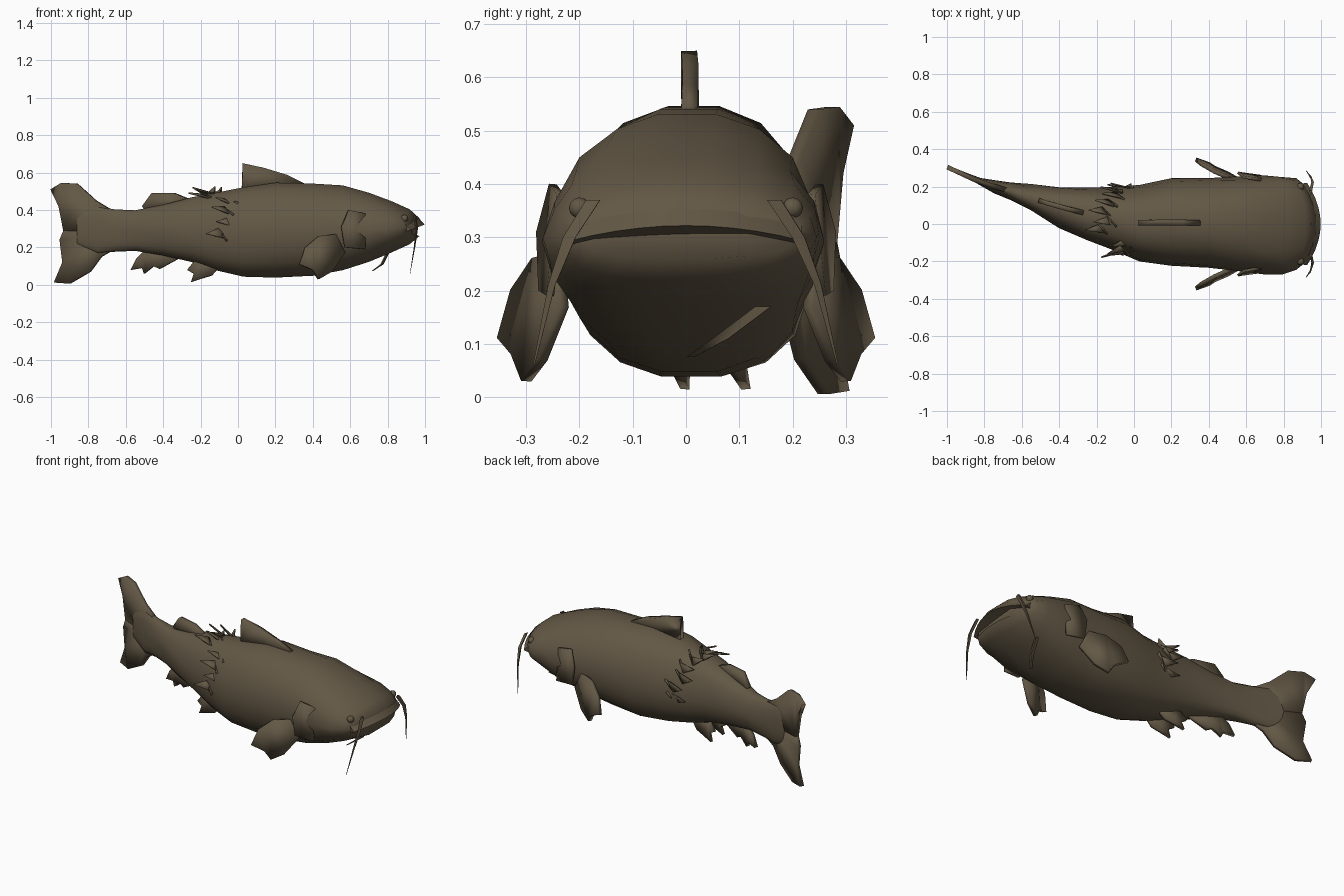
import bpy, bmesh, math, random
from mathutils import Vector

random.seed(4)
cube = bpy.data.objects.get("Cube")
if cube:
    bpy.data.objects.remove(cube, do_unlink=True)

skin = bpy.data.materials.new("muddy_brown")
skin.use_nodes = True
skin.diffuse_color = (0.125, 0.097, 0.06, 1)
skin.node_tree.nodes["Principled BSDF"].inputs["Base Color"].default_value = skin.diffuse_color
skin.node_tree.nodes["Principled BSDF"].inputs["Roughness"].default_value = 0.9

# Body stations: x, centre y, half width, bottom z, top z
STATIONS = [
    (-0.86, 0.24, 0.012, 0.21, 0.38), (-0.75, 0.20, 0.035, 0.165, 0.42),
    (-0.66, 0.175, 0.047, 0.175, 0.405), (-0.55, 0.14, 0.068, 0.18, 0.40),
    (-0.40, 0.09, 0.11, 0.155, 0.43), (-0.25, 0.055, 0.14, 0.12, 0.47),
    (-0.12, 0.03, 0.165, 0.075, 0.495), (0.03, 0.005, 0.20, 0.04, 0.525),
    (0.20, 0.01, 0.235, 0.035, 0.55), (0.40, 0.005, 0.235, 0.045, 0.545),
    (0.56, 0.0, 0.25, 0.075, 0.535), (0.70, -0.005, 0.26, 0.12, 0.495),
    (0.82, -0.005, 0.26, 0.17, 0.45), (0.92, 0.0, 0.245, 0.215, 0.405),
    (0.975, 0.0, 0.215, 0.26, 0.355),
]


def spine(x):
    """Centre y of the curved body at x, continued past the tail."""
    pts = [(-1.0, 0.305)] + [s[:2] for s in STATIONS]
    for (x0, y0), (x1, y1) in zip(pts, pts[1:]):
        if x <= x1:
            return y0 + (y1 - y0) * (x - x0) / (x1 - x0)
    return 0


def finish(name, bm, angle=50):
    bmesh.ops.recalc_face_normals(bm, faces=bm.faces)
    mesh = bpy.data.meshes.new(name)
    bm.to_mesh(mesh)
    bm.free()
    obj = bpy.data.objects.new(name, mesh)
    bpy.context.collection.objects.link(obj)
    mesh.materials.append(skin)
    bpy.ops.object.select_all(action="DESELECT")
    obj.select_set(True)
    bpy.context.view_layer.objects.active = obj
    bpy.ops.object.shade_smooth_by_angle(angle=math.radians(angle))
    return obj


def plate(name, points, thick=0.012):
    """Thin fin from an outline of 3D points."""
    bm = bmesh.new()
    face = bm.faces.new([bm.verts.new(p) for p in points])
    bmesh.ops.triangulate(bm, faces=[face])
    obj = finish(name, bm)
    mod = obj.modifiers.new("thickness", "SOLIDIFY")
    mod.thickness = thick
    mod.offset = 0
    return obj


def midfin(name, outline, thick=0.012, side=0.0, splay=0.0):
    """Fin standing on the spine, from an x, z outline."""
    low = max(z for x, z in outline)
    return plate(name, [(x, spine(x) + side + splay * (low - z), z) for x, z in outline], thick)


def ribbon(name, points, widths):
    """Tapered three-sided strand along a path."""
    bm = bmesh.new()
    rings = []
    for p, w in zip(points, widths):
        rings.append([bm.verts.new(Vector(p) + Vector((w * 0.5 * math.cos(a), w * math.sin(a), 0)))
                      for a in (0.5, 2.6, 4.7)])
    for a, b in zip(rings, rings[1:]):
        for i in range(3):
            j = (i + 1) % 3
            bm.faces.new((a[i], a[j], b[j], b[i]))
    for end in (rings[0], rings[-1]):
        bm.faces.new(end)
    return finish(name, bm)


# Body lofted through the stations, with a rounded snout
SIDES = 18
bm = bmesh.new()
rings = []
for x, cy, hw, zb, zt in STATIONS:
    ring = []
    bend = 0.07 * max(0, (x - 0.75) / 0.225)
    mid = zb + (zt - zb) * 0.46
    for i in range(SIDES):
        a = 2 * math.pi * i / SIDES
        c, s = math.cos(a), math.sin(a)
        u = math.copysign(abs(c) ** (0.9 if s > 0 else 0.8), c)
        v = math.copysign(abs(s) ** 0.95, s)
        z = mid + v * ((zt - mid) if s > 0 else (mid - zb))
        n = 0.006 if -0.6 < x < 0.9 else 0
        ring.append(bm.verts.new((x - bend * u * u, cy + hw * u + random.uniform(-n, n), z)))
    rings.append(ring)
for a, b in zip(rings, rings[1:]):
    for i in range(SIDES):
        j = (i + 1) % SIDES
        bm.faces.new((a[i], a[j], b[j], b[i]))
bm.faces.new(rings[0])
bm.faces.new(rings[-1])
finish("body", bm)

# Overhanging upper lip
bm = bmesh.new()
rows = []
for i in range(-5, 6):
    y = i * 0.044
    x, z = 0.998 - 1.5 * y * y, 0.322 - 0.6 * y * y
    rows.append([bm.verts.new(p) for p in ((x, y, z), (x - 0.05, y * 0.97, z + 0.055),
                                           (x - 0.07, y * 0.94, z - 0.02))])
for a, b in zip(rows, rows[1:]):
    for i in range(3):
        j = (i + 1) % 3
        bm.faces.new((a[i], a[j], b[j], b[i]))
for end in (rows[0], rows[-1]):
    bm.faces.new(end)
finish("upper_lip", bm)

# Fins on the midline
midfin("dorsal_fin", [(0.38, 0.53), (0.26, 0.585), (0.14, 0.625), (0.025, 0.65),
                      (0.055, 0.60), (0.05, 0.56), (0.02, 0.51), (0.2, 0.50)], 0.03)
midfin("rear_back_fin", [(-0.24, 0.45), (-0.34, 0.49), (-0.46, 0.49), (-0.51, 0.42),
                         (-0.48, 0.38), (-0.3, 0.40)], 0.025)
midfin("anal_fin", [(-0.3, 0.15), (-0.42, 0.085), (-0.45, 0.10), (-0.5, 0.06), (-0.51, 0.09),
                    (-0.57, 0.08), (-0.54, 0.14), (-0.48, 0.2)], 0.025)

# Tail fin of two lobes
midfin("tail_upper_lobe", [(-0.66, 0.39), (-0.76, 0.45), (-0.86, 0.54), (-0.94, 0.545),
                           (-0.998, 0.51), (-0.95, 0.49), (-0.955, 0.42), (-0.93, 0.29),
                           (-0.72, 0.28)], 0.025)
midfin("tail_lower_lobe", [(-0.66, 0.19), (-0.72, 0.28), (-0.93, 0.29), (-0.95, 0.24),
                           (-0.935, 0.12), (-0.98, 0.012), (-0.9, 0.006), (-0.79, 0.07),
                           (-0.73, 0.15)], 0.025)

for name, s in (("left", 1), ("right", -1)):
    # Paddle-shaped pectoral fins
    plate(name + "_pectoral_fin", [(x, s * y, z) for x, y, z in (
        (0.57, 0.23, 0.17), (0.52, 0.24, 0.27), (0.43, 0.28, 0.26), (0.36, 0.32, 0.20),
        (0.33, 0.345, 0.11), (0.40, 0.32, 0.08), (0.43, 0.30, 0.03), (0.50, 0.27, 0.07))], 0.022)
    # Pelvic fins
    midfin(name + "_pelvic_fin", [(-0.08, 0.12), (-0.14, 0.05), (-0.19, 0.035), (-0.25, 0.015),
                                  (-0.235, 0.06), (-0.27, 0.08), (-0.22, 0.14)],
           0.018, s * 0.045, s * 0.1)
    # Long mouth barbels
    ribbon(name + "_barbel", [(0.945, s * 0.17, 0.37), (0.955, s * 0.215, 0.30),
                              (0.945, s * 0.25, 0.21), (0.92, s * 0.285, 0.06)],
           (0.018, 0.016, 0.009, 0.002))
    # Eye bumps
    bm = bmesh.new()
    bmesh.ops.create_icosphere(bm, subdivisions=2, radius=0.02)
    bmesh.ops.translate(bm, verts=bm.verts, vec=(0.89, s * 0.2, 0.355))
    finish(name + "_eye", bm)
    # Gill cover edge
    plate(name + "_gill_cover", [(x, s * y, z) for x, y, z in (
        (0.68, 0.235, 0.38), (0.59, 0.25, 0.40), (0.555, 0.275, 0.31),
        (0.57, 0.27, 0.20), (0.68, 0.255, 0.19))], 0.015)

# Short chin barbel
ribbon("chin_barbel", [(0.80, 0.15, 0.17), (0.77, 0.07, 0.11), (0.72, 0.01, 0.075)],
       (0.02, 0.02, 0.01))

# Ragged skin tags around the back
bm = bmesh.new()
for i in range(12):
    a = math.radians(-5 + i * 17)
    x = random.uniform(-0.2, -0.04)
    cy = spine(x)
    tip = random.uniform(1.05, 1.2)
    for da, dx in ((0.0, -0.07), (0.15, 0.05)):
        tri = [(x, a - 0.14, 0.97), (x + 0.05, a + 0.14, 0.97), (x + dx, a + da, tip)]
        bm.faces.new([bm.verts.new((px, cy + 0.18 * r * math.cos(t), 0.28 + 0.215 * r * math.sin(t)))
                      for px, t, r in tri])
tags = finish("skin_tags", bm)
tags.modifiers.new("thickness", "SOLIDIFY").thickness = 0.008
